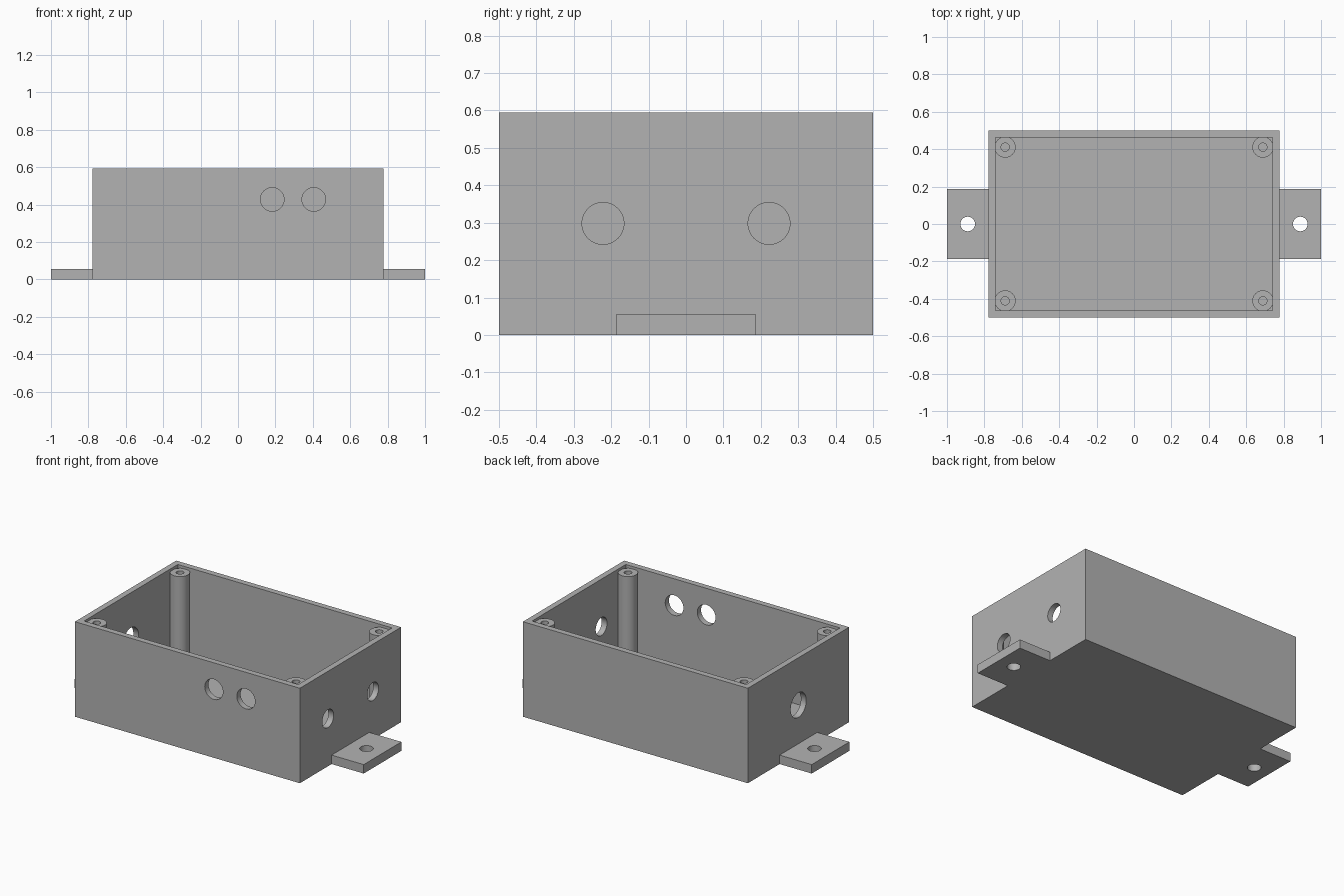
import bpy, math
from mathutils import Vector

if "Cube" in bpy.data.objects:
    bpy.data.objects.remove(bpy.data.objects["Cube"])

grey = bpy.data.materials.new("plain grey")
grey.diffuse_color = (0.45, 0.45, 0.45, 1)
grey.use_nodes = True
grey.node_tree.nodes["Principled BSDF"].inputs["Base Color"].default_value = grey.diffuse_color

HX, HY, H, WALL = 0.778, 0.5, 0.594, 0.037


def box(name, lo, hi):
    lo, hi = Vector(lo), Vector(hi)
    bpy.ops.mesh.primitive_cube_add(size=1, location=(lo + hi) / 2)
    o = bpy.context.object
    o.name = name
    o.scale = hi - lo
    bpy.ops.object.transform_apply(location=True, rotation=True, scale=True)
    o.data.materials.append(grey)
    return o


def cylinder(name, centre, radius, length, axis="Z"):
    rot = {"X": (0, math.pi / 2, 0), "Y": (math.pi / 2, 0, 0), "Z": (0, 0, 0)}[axis]
    bpy.ops.mesh.primitive_cylinder_add(vertices=64, radius=radius, depth=length,
                                        location=centre, rotation=rot)
    o = bpy.context.object
    o.name = name
    bpy.ops.object.transform_apply(location=True, rotation=True, scale=True)
    o.data.materials.append(grey)
    return o


def combine(target, tool, operation):
    m = target.modifiers.new("combine", "BOOLEAN")
    m.operation, m.solver, m.object = operation, "EXACT", tool
    bpy.ops.object.select_all(action="DESELECT")
    bpy.context.view_layer.objects.active = target
    target.select_set(True)
    bpy.ops.object.modifier_apply(modifier=m.name)
    bpy.data.objects.remove(tool, do_unlink=True)


# open tray
case = box("enclosure", (-HX, -HY, 0), (HX, HY, H))
combine(case, box("cavity", (-HX + WALL, -HY + WALL, WALL),
                  (HX - WALL, HY - WALL, H + 0.2)), "DIFFERENCE")

# mounting tabs with screw holes
for s in (-1, 1):
    x0, x1 = sorted((s * (HX - 0.015), s * 1.0))
    combine(case, box("mounting_tab", (x0, -0.186, 0), (x1, 0.186, 0.056)), "UNION")
    combine(case, cylinder("tab_hole", (s * 0.889, 0, 0.03), 0.039, 0.2), "DIFFERENCE")

# corner screw posts, slightly below the rim
POST_TOP = 0.578
for sx in (-1, 1):
    for sy in (-1, 1):
        x, y = sx * 0.689, sy * 0.411
        z0 = 0.02
        combine(case, cylinder("screw_post", (x, y, (z0 + POST_TOP) / 2), 0.056,
                               POST_TOP - z0), "UNION")
        z0, z1 = WALL + 0.003, POST_TOP + 0.1
        combine(case, cylinder("screw_hole", (x, y, (z0 + z1) / 2), 0.022, z1 - z0),
                "DIFFERENCE")

# cable holes: two in front, two on the right, one larger on the left
for x in (0.183, 0.405):
    combine(case, cylinder("front_hole", (x, -HY, 0.428), 0.063, 0.2, "Y"), "DIFFERENCE")
for y in (-0.222, 0.222):
    combine(case, cylinder("right_hole", (HX, y, 0.298), 0.056, 0.2, "X"), "DIFFERENCE")
combine(case, cylinder("left_hole", (-HX, 0, 0.298), 0.077, 0.2, "X"), "DIFFERENCE")

bpy.ops.object.select_all(action="DESELECT")
case.select_set(True)
bpy.context.view_layer.objects.active = case
bpy.ops.object.shade_smooth_by_angle(angle=math.radians(30))
